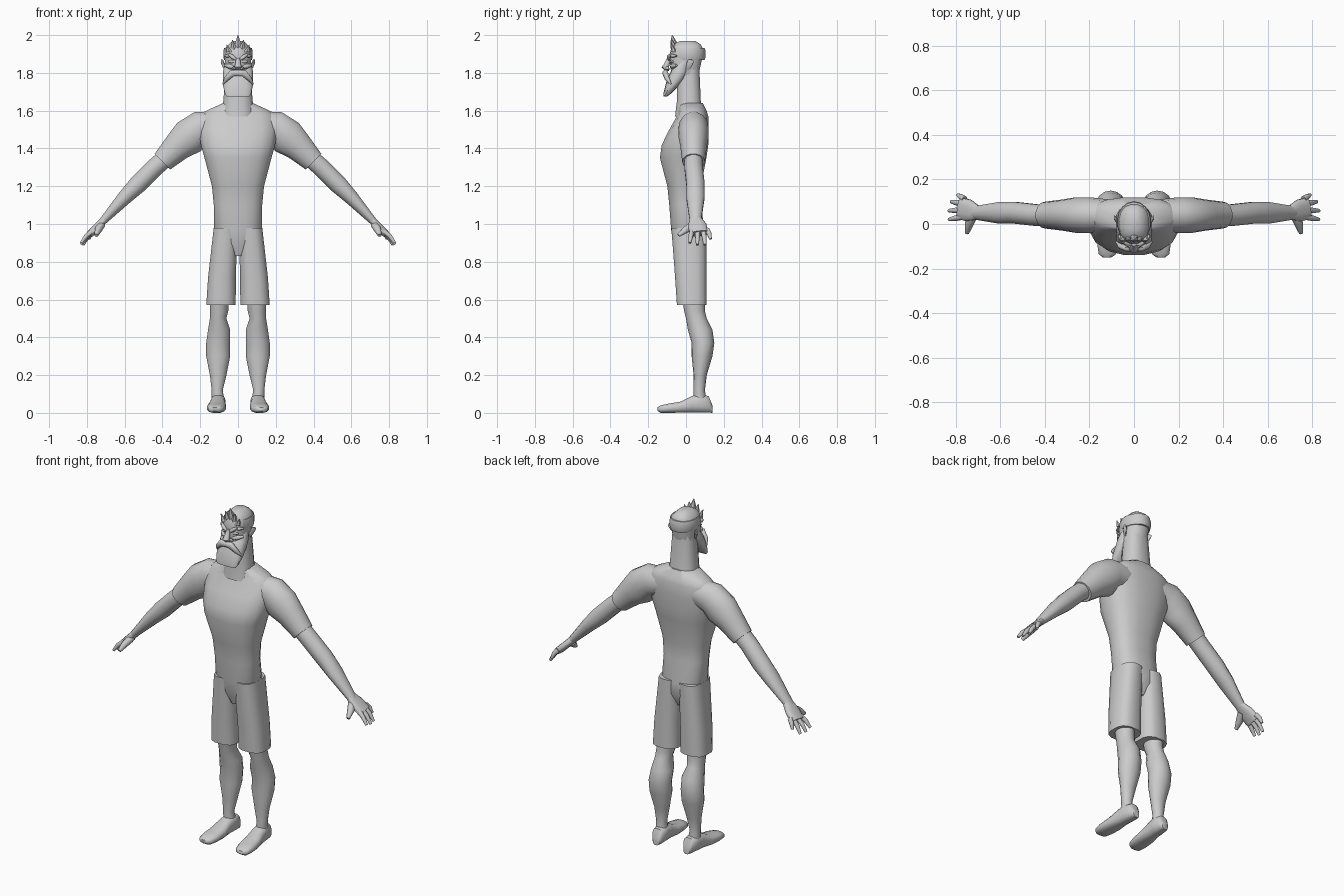
import bpy, bmesh, math
from mathutils import Vector

X, Y, Z = Vector((1, 0, 0)), Vector((0, 1, 0)), Vector((0, 0, 1))

cube = bpy.data.objects.get("Cube")
if cube:
    bpy.data.objects.remove(cube)

grey = (.6, .6, .6, 1)
clay = bpy.data.materials.new("plain grey")
clay.use_nodes = True
clay.diffuse_color = grey
clay.node_tree.nodes["Principled BSDF"].inputs["Base Color"].default_value = grey


def loft(name, rows, side=Y, axis=None, segments=12, power=2, mirror=False):
    """Skin elliptical rings; each row is x, y, z, half height, half width along side."""
    bm = bmesh.new()
    centres = [Vector(row[:3]) for row in rows]
    rings = []
    for index, (centre, row) in enumerate(zip(centres, rows)):
        before = centres[max(index - 1, 0)]
        after = centres[min(index + 1, len(rows) - 1)]
        tangent = axis or (after - before).normalized()
        across = (side - tangent * side.dot(tangent)).normalized()
        upward = across.cross(tangent).normalized()
        height, width = row[3:]
        ring = []
        for corner in range(segments):
            angle = math.tau * (corner + .5) / segments
            u, v = (math.copysign(abs(wave) ** (2 / power), wave)
                    for wave in (math.cos(angle), math.sin(angle)))
            ring.append(bm.verts.new(centre + upward * u * height + across * v * width))
        rings.append(ring)
    for lower, upper in zip(rings, rings[1:]):
        for corner in range(segments):
            following = (corner + 1) % segments
            bm.faces.new((lower[corner], lower[following], upper[following], upper[corner]))
    bm.faces.new(rings[0])
    bm.faces.new(rings[-1])
    bmesh.ops.recalc_face_normals(bm, faces=bm.faces)
    mesh = bpy.data.meshes.new(name)
    bm.to_mesh(mesh)
    bm.free()
    mesh.materials.append(clay)
    part = bpy.data.objects.new(name, mesh)
    bpy.context.collection.objects.link(part)
    if mirror:
        part.modifiers.new("mirror", "MIRROR").use_mirror_merge = False
    bpy.ops.object.select_all(action="DESELECT")
    part.select_set(True)
    bpy.context.view_layer.objects.active = part
    bpy.ops.object.shade_smooth_by_angle(angle=math.radians(50))


def stack(name, rows, **options):
    """Level rings from rows of z, x min, x max, y front, y back."""
    loft(name, [((left + right) / 2, (front + back) / 2, z, (right - left) / 2, (back - front) / 2)
                for z, left, right, front, back in rows], axis=Z, **options)


def column(name, rows, **options):
    """Centred level rings from rows of z, half width, y front, y back."""
    stack(name, [(z, -half, half, front, back) for z, half, front, back in rows], **options)


def bead(name, start, end, radius, bulge=.5):
    """Small mirrored lump, thickest at its middle, running between two points."""
    start, end = Vector(start), Vector(end)
    middle = start.lerp(end, .5) - Y * radius * bulge
    loft(name, [(*start, radius / 2, radius / 2), (*middle, radius, radius),
                (*end, radius / 2, radius / 2)], segments=8, mirror=True)


# Shirt and neck
column("shirt", [
    (.83, .02, -.05, .07), (.9, .1, -.07, .1), (.97, .13, -.08, .1),
    (1.1, .13, -.09, .08), (1.2, .14, -.1, .08), (1.35, .18, -.14, .11),
    (1.42, .2, -.13, .12), (1.5, .21, -.09, .12), (1.57, .2, -.05, .12),
    (1.6, .17, -.04, .11), (1.64, .08, -.04, .09)], segments=16, power=2.5)
column("neck", [(1.57, .09, -.06, .1), (1.65, .08, -.05, .08), (1.88, .06, -.05, .07)], power=2.6)

# Shorts
stack("shorts", [(.57, .01, .17, -.05, .11), (.72, .01, .16, -.06, .11),
                 (.98, 0, .13, -.08, .11)], power=2.8, mirror=True)

# Sleeves, forearms and palms
loft("sleeves", [
    (.11, .04, 1.52, .08, .07), (.2, .04, 1.51, .09, .08), (.26, .04, 1.46, .1, .08),
    (.32, .04, 1.41, .08, .07), (.4, .04, 1.33, .06, .06)], segments=14, mirror=True)
loft("forearms", [
    (.36, .04, 1.37, .05, .05), (.44, .04, 1.3, .05, .05), (.53, .05, 1.21, .05, .05),
    (.6, .05, 1.14, .04, .05), (.72, .05, 1.01, .02, .03)], mirror=True)
loft("palms", [(.7, .05, 1.03, .02, .03), (.74, .06, .99, .02, .05),
               (.78, .07, .95, .02, .05)], power=2.6, mirror=True)

# Fingers fan out from the palm, and the thumb points forward
fingers = {"index": (.83, .02, .9), "middle": (.83, .06, .89),
           "ring": (.82, .1, .89), "little": (.79, .13, .92)}
for finger, tip in fingers.items():
    tip = Vector(tip)
    root = Vector((.76, .02 + tip.y * .7, .97))
    knuckle = root.lerp(tip, .6) + Z * .01
    loft(finger + "_fingers", [(*root, .015, .014), (*knuckle, .013, .013),
                               (*tip, .008, .008)], segments=8, mirror=True)
loft("thumbs", [(.72, .04, 1, .02, .02), (.74, 0, .97, .02, .02),
                (.75, -.04, .94, .01, .01)], side=X, segments=8, mirror=True)

# Lower legs
stack("lower_legs", [
    (.06, .07, .14, .04, .11), (.12, .08, .14, .04, .1), (.2, .06, .15, .04, .11),
    (.3, .04, .17, .03, .14), (.37, .04, .17, .03, .15), (.44, .04, .16, .01, .14),
    (.5, .06, .15, 0, .11), (.54, .05, .15, -.01, .1), (.6, .05, .15, -.02, .1)],
    segments=14, mirror=True)

# Shoes, lofted from heel to toe with their soles on the ground
shoe = [(.14, .02, .02), (.12, .045, .035), (.07, .05, .04), (.03, .045, .04),
        (-.03, .03, .05), (-.09, .025, .05), (-.135, .02, .04), (-.15, .01, .02)]
loft("shoes", [(.11 - y * .07, y, max(height, .02), height, width) for y, height, width in shoe],
     side=X, axis=-Y, power=2.6, mirror=True)

# Head and beard
column("head", [
    (1.73, .05, -.07, .06), (1.8, .07, -.08, .07), (1.89, .07, -.09, .09),
    (1.93, .07, -.08, .09), (1.95, .05, -.07, .08), (1.97, .03, -.03, .05)],
    segments=16, power=2.3)
column("beard", [
    (1.675, .06, -.12, -.1), (1.69, .07, -.12, -.08), (1.73, .08, -.11, -.04),
    (1.77, .08, -.1, 0), (1.81, .08, -.08, .02), (1.86, .07, -.04, .02)],
    segments=14, power=2.6)

# Moustache, nose, brows, eyes and cheeks
loft("moustache", [(0, -.11, 1.8, .016, .013), (.03, -.11, 1.8, .02, .015),
                   (.06, -.1, 1.77, .014, .013), (.08, -.08, 1.74, .004, .004)],
     segments=8, mirror=True)
loft("nose", [(0, -.09, 1.88, .01, .01), (0, -.1, 1.85, .015, .015),
              (0, -.11, 1.83, .02, .02), (0, -.1, 1.81, .01, .01)], side=X, axis=Z)
bead("nostrils", (.01, -.1, 1.83), (.03, -.09, 1.82), .01)
bead("inner_brows", (.01, -.09, 1.87), (.05, -.08, 1.9), .012)
bead("outer_brows", (.04, -.08, 1.89), (.07, -.05, 1.89), .01)
bead("eyes", (.02, -.08, 1.86), (.05, -.07, 1.86), .01, bulge=0)
bead("cheeks", (.02, -.08, 1.83), (.07, -.05, 1.84), .013)

# Ears
loft("ears", [(.07, .01, 1.83, .02, .01), (.08, .02, 1.85, .024, .016),
              (.09, .03, 1.86, .01, .01)], axis=X, segments=8, mirror=True)

# Hair band round the sides and back of the head
band = []
for step in range(13):
    angle = math.radians(90 + (step - 6) * 21)
    band.append((.068 * math.cos(angle), .01 + .083 * math.sin(angle), 1.9, .01, .034))
loft("hair_band", band, side=Z, segments=8, power=3)

# Spiky tuft above the forehead, tallest in the middle
for step in range(-2, 3):
    x = step * .025
    top = 2 - abs(x)
    loft("hair_spike", [(x * .8, -.05, 1.91, .02, .024),
                        (x * .9, -.065, top - .04, .017, .018),
                        (x * 1.2, -.073, top, .002, .002)], axis=Z, segments=6)
